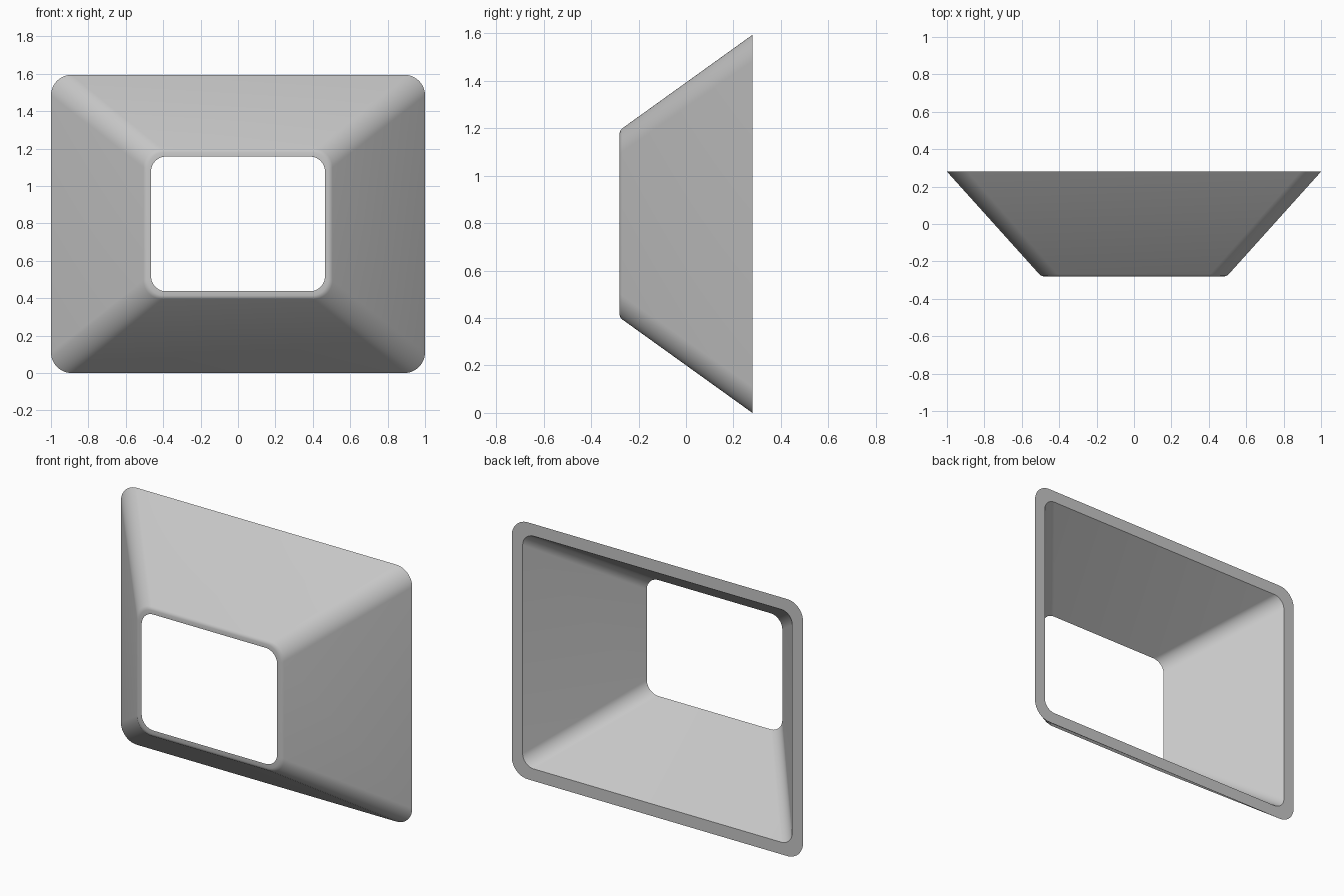
import bpy, bmesh, math

if "Cube" in bpy.data.objects:
    bpy.data.objects.remove(bpy.data.objects["Cube"])

CZ = 0.797      # height of the opening centre
SEG = 12        # segments per rounded corner


def rounded_rect(bm, hx, hz, r, y):
    """Ring of vertices: rounded rectangle with half sizes hx, hz at depth y."""
    ring = []
    for k, (sx, sz) in enumerate([(1, 1), (-1, 1), (-1, -1), (1, -1)]):
        for i in range(SEG + 1):
            a = math.pi / 2 * (k + i / SEG)
            ring.append(bm.verts.new((sx * (hx - r) + r * math.cos(a), y,
                                      CZ + sz * (hz - r) + r * math.sin(a))))
    return ring


# Cross-section of the shroud: half width, half height, corner radius, depth
sections = [
    (1.000, 0.797, 0.110, 0.280),    # outer back rim
    (0.505, 0.402, 0.100, -0.270),   # start of softened front edge
    (0.495, 0.394, 0.097, -0.2767),
    (0.483, 0.384, 0.090, -0.280),   # flat front lip
    (0.465, 0.360, 0.080, -0.280),   # front opening
    (0.925, 0.722, 0.075, 0.280),    # inner back rim
]

bm = bmesh.new()
rings = [rounded_rect(bm, *s) for s in sections]
for a, b in zip(rings, rings[1:] + rings[:1]):
    for i in range(len(a)):
        j = (i + 1) % len(a)
        bm.faces.new((a[i], a[j], b[j], b[i]))
bmesh.ops.recalc_face_normals(bm, faces=bm.faces)

mesh = bpy.data.meshes.new("tapered_shroud")
bm.to_mesh(mesh)
bm.free()
shroud = bpy.data.objects.new("tapered_shroud", mesh)
bpy.context.collection.objects.link(shroud)

# Plain grey finish
grey = bpy.data.materials.new("light_grey")
grey.diffuse_color = (0.57, 0.57, 0.57, 1)
grey.use_nodes = True
grey.node_tree.nodes["Principled BSDF"].inputs["Base Color"].default_value = grey.diffuse_color
mesh.materials.append(grey)

# Smooth corners, crisp rims
bpy.context.view_layer.objects.active = shroud
shroud.select_set(True)
bpy.ops.object.shade_smooth_by_angle(angle=math.radians(30))
